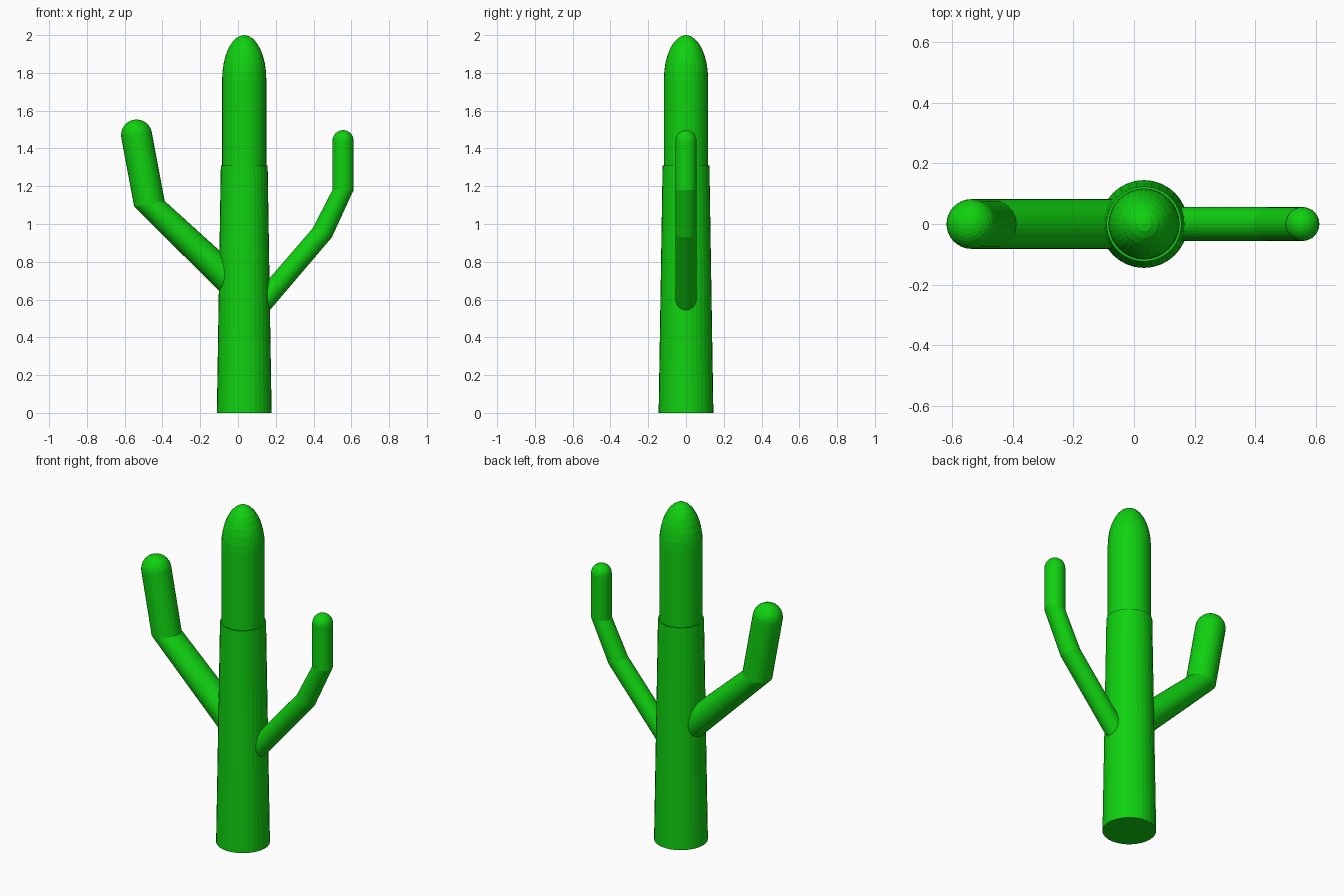
import bpy, bmesh, math
from mathutils import Vector

if "Cube" in bpy.data.objects:
    bpy.data.objects.remove(bpy.data.objects["Cube"])

SIDES = 32
CAP_RINGS = 8

green = bpy.data.materials.new("cactus green")
green.diffuse_color = (0.005, 0.64, 0.005, 1)
green.use_nodes = True
green.node_tree.nodes["Principled BSDF"].inputs["Base Color"].default_value = green.diffuse_color


def stem(name, path, cap_height=0.0):
    """Tube through (x, z, radius) stations, with an optional domed tip."""
    pts = [Vector((x, 0, z)) for x, z, r in path]
    rings = []
    # each ring is square to the segment that follows it
    for i, p in enumerate(pts):
        k = min(i, len(pts) - 2)
        d = (pts[k + 1] - pts[k]).normalized()
        rings.append((p, d, path[i][2]))
    tip = None
    if cap_height:
        p, d, r = rings[-1]
        for j in range(1, CAP_RINGS):
            a = math.pi / 2 * j / CAP_RINGS
            rings.append((p + d * cap_height * math.sin(a), d, r * math.cos(a)))
        tip = p + d * cap_height

    bm = bmesh.new()
    loops = []
    for p, d, r in rings:
        v = Vector((0, 1, 0))
        u = v.cross(d)
        loops.append([bm.verts.new(p + r * (u * math.cos(t) + v * math.sin(t)))
                      for t in (2 * math.pi * n / SIDES for n in range(SIDES))])
    for a, b in zip(loops, loops[1:]):
        for n in range(SIDES):
            m = (n + 1) % SIDES
            bm.faces.new((a[n], a[m], b[m], b[n]))
    bm.faces.new(loops[0])
    if tip:
        top = bm.verts.new(tip)
        for n in range(SIDES):
            bm.faces.new((loops[-1][n], loops[-1][(n + 1) % SIDES], top))
    else:
        bm.faces.new(loops[-1])
    bmesh.ops.recalc_face_normals(bm, faces=bm.faces)
    mesh = bpy.data.meshes.new(name)
    bm.to_mesh(mesh)
    bm.free()
    mesh.materials.append(green)
    ob = bpy.data.objects.new(name, mesh)
    bpy.context.collection.objects.link(ob)
    return ob


# tapered lower trunk and narrower domed upper trunk
stem("lower_trunk", [(0.033, 0, 0.145), (0.033, 1.31, 0.124)])
stem("upper_trunk", [(0.033, 1.25, 0.117), (0.033, 1.765, 0.117)], 0.235)

# thick left arm with one elbow
stem("left_arm", [(0.033, 0.63, 0.082), (-0.469, 1.107, 0.082),
                  (-0.537, 1.47, 0.082)], 0.083)

# thin right arm with two elbows
stem("right_arm", [(0.06, 0.503, 0.056), (0.446, 0.953, 0.056),
                   (0.556, 1.18, 0.056), (0.556, 1.44, 0.056)], 0.057)
